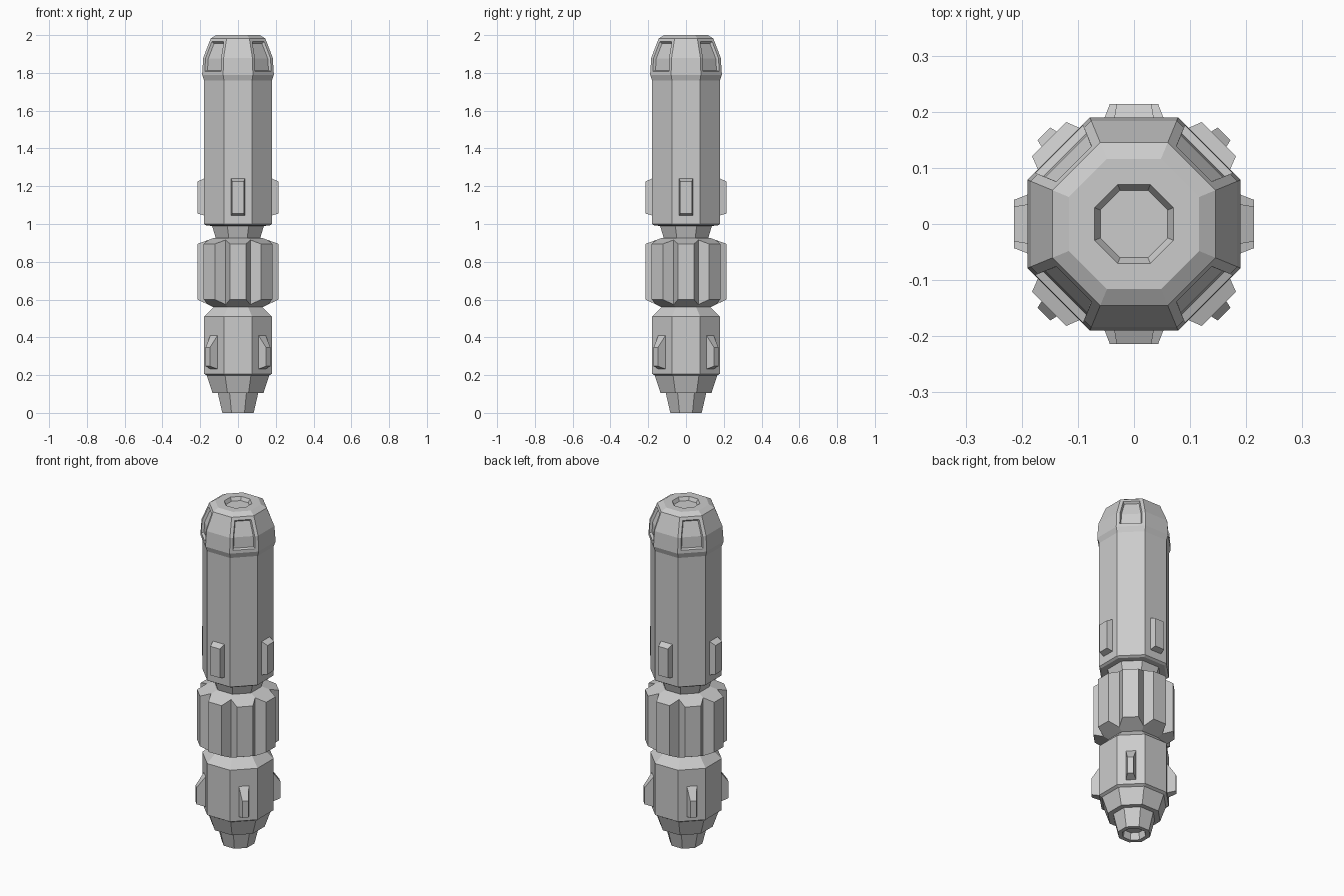
import bpy, bmesh, math
from mathutils import Matrix

if "Cube" in bpy.data.objects:
    bpy.data.objects.remove(bpy.data.objects["Cube"])

C8 = math.cos(math.pi / 8)


def oct_ring(apothem, z):
    r = apothem / C8
    return [(r * math.cos(math.radians(22.5 + 45 * i)),
             r * math.sin(math.radians(22.5 + 45 * i)), z) for i in range(8)]


def loft(rings):
    """Skin a stack of rings (top to bottom) and cap both ends."""
    bm = bmesh.new()
    vs = [[bm.verts.new(p) for p in r] for r in rings]
    for a, b in zip(vs, vs[1:]):
        n = len(a)
        for i in range(n):
            bm.faces.new((a[i], b[i], b[(i + 1) % n], a[(i + 1) % n]))
    bm.faces.new(vs[0])
    bm.faces.new(vs[-1][::-1])
    bmesh.ops.recalc_face_normals(bm, faces=bm.faces[:])
    return bm


def finish(bm, name):
    me = bpy.data.meshes.new(name)
    bm.to_mesh(me)
    bm.free()
    ob = bpy.data.objects.new(name, me)
    bpy.context.collection.objects.link(ob)
    return ob


# Upper body: recessed octagonal tip, domed head, long barrel, neck
profile = [(.06, 1.98), (.07, 2.0), (.116, 2.0), (.145, 1.982), (.184, 1.88), (.19, 1.79),
           (.18, 1.76), (.18, 1.0), (.168, .992), (.137, .99), (.113, .91)]
bm = loft([oct_ring(*p) for p in profile])
# Recessed windows on the four diagonal sides of the head
for k in range(4):
    ang = math.radians(45 + 90 * k)
    dx, dy = math.cos(ang), math.sin(ang)
    faces = []
    for f in bm.faces:
        c = f.calc_center_median()
        rad = math.hypot(c.x, c.y)
        if 1.80 < c.z < 1.96 and rad > .1 and (c.x * dx + c.y * dy) / rad > .98:
            faces.append(f)
    bmesh.ops.inset_region(bm, faces=faces, thickness=.018, depth=0, use_even_offset=True)
    bmesh.ops.inset_region(bm, faces=faces, thickness=.006, depth=-.014, use_even_offset=True)
finish(bm, "upper_body")


# Grip collar: eight wedge teeth with V grooves between and sloped ends
def gear_ring(z, slope):
    pts = []
    for k in range(8):
        a = math.radians(45 * k)
        for u, v in ((.214, -.043), (.214, .043), (.157, .065)):
            pts.append((u * math.cos(a) - v * math.sin(a),
                        u * math.sin(a) + v * math.cos(a), z + (.214 - u) * slope))
    return pts


def hub_ring(apothem, z):
    # octagon with 24 points, matching the gear ring
    pts = []
    t = apothem * math.tan(math.pi / 8)
    for k in range(8):
        a = math.radians(45 * k)
        for v in (-t * .65, t * .65, t):
            pts.append((apothem * math.cos(a) - v * math.sin(a),
                        apothem * math.sin(a) + v * math.cos(a), z))
    return pts


finish(loft([hub_ring(.125, .927), gear_ring(.895, .36), gear_ring(.6, -.47),
             hub_ring(.13, .56)]), "grip_collar")

# Lower body: shouldered drum, stepped tapering nozzle with a hollow end
profile = [(.122, .575), (.13, .56), (.18, .51), (.18, .207), (.165, .198), (.135, .105),
           (.107, .105), (.083, 0), (.06, 0), (.052, .04)]
finish(loft([oct_ring(*p) for p in profile]), "lower_body")


# Fins: tapered blocks from a base rectangle to an outer rectangle
def fin(name, angle, base, tip):
    rings = [[(r, -w, z0), (r, w, z0), (r, w, z1), (r, -w, z1)]
             for r, w, z0, z1 in (base, tip)]
    ob = finish(loft(rings), name)
    ob.data.transform(Matrix.Rotation(math.radians(angle), 4, 'Z'))


for k in range(4):
    fin("barrel_lug", 90 * k, (.172, .038, 1.043, 1.245), (.214, .031, 1.055, 1.225))
    fin("lower_fin", 45 + 90 * k, (.172, .029, .23, .422), (.227, .016, .247, .345))
